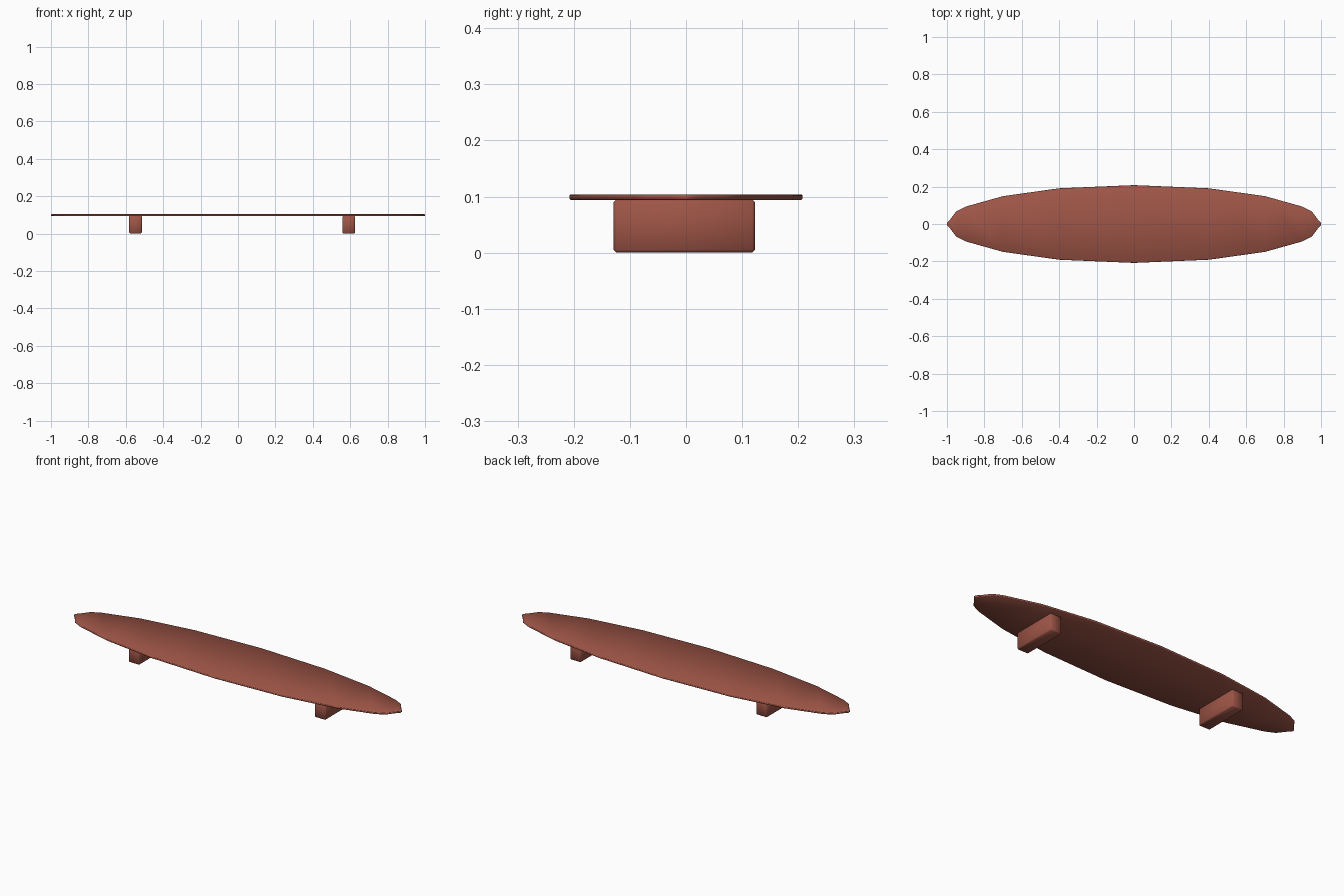
import bpy, bmesh

cube = bpy.data.objects.get("Cube")
if cube:
    bpy.data.objects.remove(cube, do_unlink=True)

wood = bpy.data.materials.new("reddish_wood")
wood.use_nodes = True
COLOR = (0.34, 0.09, 0.062, 1)
wood.diffuse_color = COLOR
wood.node_tree.nodes["Principled BSDF"].inputs["Base Color"].default_value = COLOR


def finish(name, bm):
    bmesh.ops.recalc_face_normals(bm, faces=bm.faces)
    mesh = bpy.data.meshes.new(name)
    bm.to_mesh(mesh)
    bm.free()
    mesh.materials.append(wood)
    mesh.shade_smooth()
    obj = bpy.data.objects.new(name, mesh)
    bpy.context.collection.objects.link(obj)
    return obj


# Deck: quarter outline mirrored into a long pointed oval, lofted as thin rings
quarter = [(0, .208), (.4, .191), (.7, .149), (.9, .093), (.95, .068), (.985, .022), (1, .006)]
half = quarter + [(x, -y) for x, y in reversed(quarter)]
outline = half + [(-x, y) for x, y in reversed(half[1:-1])]

bm = bmesh.new()
rings = []
for inset, z in ((.003, .094), (0, .096), (0, .102), (.003, .104)):
    rings.append([bm.verts.new((x * (1 - inset), y * (1 - inset * 4), z)) for x, y in outline])
n = len(outline)
for low, high in zip(rings, rings[1:]):
    for i in range(n):
        j = (i + 1) % n
        bm.faces.new((low[i], low[j], high[j], high[i]))

# Flat top and bottom, split along the centre line into strips
for ring in (rings[0], rings[-1]):
    for i in range(n // 2 - 1):
        a, b = ring[(i - 6) % n], ring[(i - 5) % n]
        c, d = ring[(-8 - i) % n], ring[(-7 - i) % n]
        bm.faces.new((a, b, c, d))
finish("deck", bm)

# Feet: two short crosswise blocks with softened edges
for name, x in (("right_foot", -.548), ("left_foot", .592)):
    bm = bmesh.new()
    bmesh.ops.create_cube(bm, size=1)
    for v in bm.verts:
        v.co = (x + v.co.x * .068, v.co.y * .252 - .003, .0475 + v.co.z * .095)
    bmesh.ops.bevel(bm, geom=bm.edges[:], offset=.005, segments=1, affect='EDGES')
    finish(name, bm)
